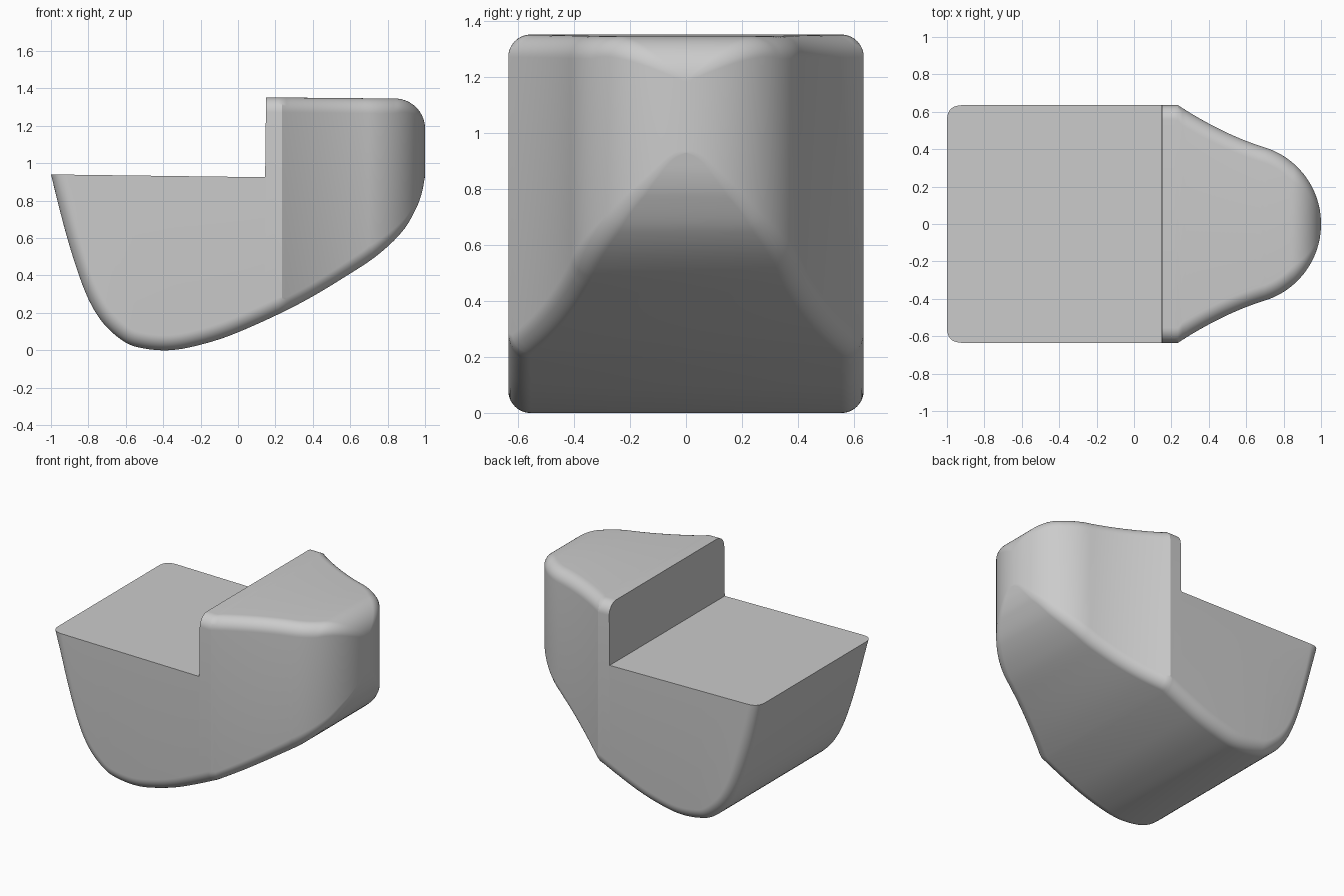
import bpy, bmesh, math

if "Cube" in bpy.data.objects:
    bpy.data.objects.remove(bpy.data.objects["Cube"], do_unlink=True)

grey = bpy.data.materials.new("plain grey")
grey.use_nodes = True
grey.diffuse_color = (0.6, 0.6, 0.6, 1)
grey.node_tree.nodes["Principled BSDF"].inputs["Base Color"].default_value = (0.6, 0.6, 0.6, 1)

# Keel line (x, z); it runs past the deck at the left so the deck cut trims it
KEEL = [(-1.1, 1.36), (-1, .94), (-.91, .59), (-.82, .32), (-.74, .17), (-.64, .068),
        (-.55, .02), (-.37, 0), (-.18, .035), (.01, .10), (.33, .25), (.6, .41),
        (.76, .52), (.89, .65), (.96, .775), (.985, .85), (1, .93)]
SHOULDER, ARC = .235, .7        # where the plan starts to taper, and where its round nose starts
HALF, RADIUS = .635, .08        # half width, edge rounding


def hermite(x, x0, y0, m0, x1, y1, m1):
    h = x1 - x0
    u = (x - x0) / h
    return ((1 + 2 * u) * (1 - u) ** 2 * y0 + u * (1 - u) ** 2 * h * m0
            + u * u * (3 - 2 * u) * y1 + u * u * (u - 1) * h * m1)


def bottom(x):
    def slope(k):
        a, b = KEEL[max(k - 1, 0)], KEEL[min(k + 1, len(KEEL) - 1)]
        return (b[1] - a[1]) / (b[0] - a[0])
    i = max(k for k in range(len(KEEL) - 1) if k == 0 or KEEL[k][0] <= x)
    return hermite(x, *KEEL[i], slope(i), *KEEL[i + 1], slope(i + 1))


def top(x):
    u = min(max((x - .84) / .16, 0), 1)
    return 1.352 - .009 * (x - .15) - .16 * (1 - math.sqrt(1 - u * u))


def width(x):
    if x <= SHOULDER:
        return HALF
    if x < ARC:
        return hermite(x, SHOULDER, HALF, -.65, ARC, .409, -.31)
    return max(math.sqrt(max(.429 ** 2 - (x - .571) ** 2, 0)), .004)


def slope_of(f, x):
    a, b = x - .002, min(x + .0005, 1)
    return (f(b) - f(a)) / (b - a)


def corner(x, f, up, w, half_height):
    # Setbacks of the rounded edge between the side wall and the top or bottom surface
    p, q = slope_of(width, x), slope_of(f, x)
    c = up * p * q / math.sqrt((1 + p * p) * (1 + q * q))
    s = RADIUS * math.sqrt((1 - c) / (1 + c))
    ry = s * math.sqrt(1 + p * p / (1 + q * q))
    rz = s * math.sqrt(1 + q * q / (1 + p * p))
    return min(max(ry, .001), w * .95), min(max(rz, .001), half_height * .95)


def section(x, steps=10):
    # Rounded rectangle across the body at x
    w, b, t = width(x), bottom(x), top(x)
    right = []
    for f, z, up in ((bottom, b, -1), (top, t, 1)):
        ry, rz = corner(x, f, up, w, (t - b) / 2)
        arc = [(w - ry + ry * math.cos(a), z - up * rz + up * rz * math.sin(a))
               for a in (math.pi / 2 * k / steps for k in range(steps + 1))]
        right += arc if up > 0 else arc[::-1]
    return [(x, y, z) for y, z in right] + [(x, -y, z) for y, z in reversed(right)]


def make_object(name, bm):
    bmesh.ops.recalc_face_normals(bm, faces=bm.faces)
    mesh = bpy.data.meshes.new(name)
    bm.to_mesh(mesh)
    bm.free()
    mesh.materials.append(grey)
    obj = bpy.data.objects.new(name, mesh)
    bpy.context.collection.objects.link(obj)
    return obj


# Body: sections lofted from the raked end to the nose
stations = [-1.08 + (SHOULDER + 1.08) * k / 70 for k in range(71)]
stations += [SHOULDER + (ARC - SHOULDER) * k / 20 for k in range(1, 20)]
stations += [1 - (1 - ARC) * (1 - k / 36) ** 2 for k in range(37)]
bm = bmesh.new()
rings = [[bm.verts.new(p) for p in section(x)] for x in stations]
for a, b in zip(rings, rings[1:]):
    for i in range(len(a)):
        j = (i + 1) % len(a)
        bm.faces.new((a[i], a[j], b[j], b[i]))
bm.faces.new(rings[0])
bm.faces.new(rings[-1])
body = make_object("body", bm)

# Step cutter: leaves the low deck and the upright wall
bm = bmesh.new()
outline = [(-2, .953), (.145, .925), (.15, 1.355), (.153, 1.6), (-2, 1.6)]
face = bm.faces.new([bm.verts.new((x, -1, z)) for x, z in outline])
side = bmesh.ops.extrude_face_region(bm, geom=[face])["geom"]
bmesh.ops.translate(bm, vec=(0, 2, 0), verts=[v for v in side if isinstance(v, bmesh.types.BMVert)])
cutter = make_object("step_cutter", bm)
cutter.hide_render = True

cut = body.modifiers.new("step", 'BOOLEAN')
cut.operation, cut.solver, cut.object = 'DIFFERENCE', 'EXACT', cutter
bpy.ops.object.select_all(action='DESELECT')
body.select_set(True)
bpy.context.view_layer.objects.active = body
bpy.ops.object.modifier_apply(modifier=cut.name)
bpy.data.objects.remove(cutter, do_unlink=True)
bpy.ops.object.shade_smooth_by_angle(angle=math.radians(30))
